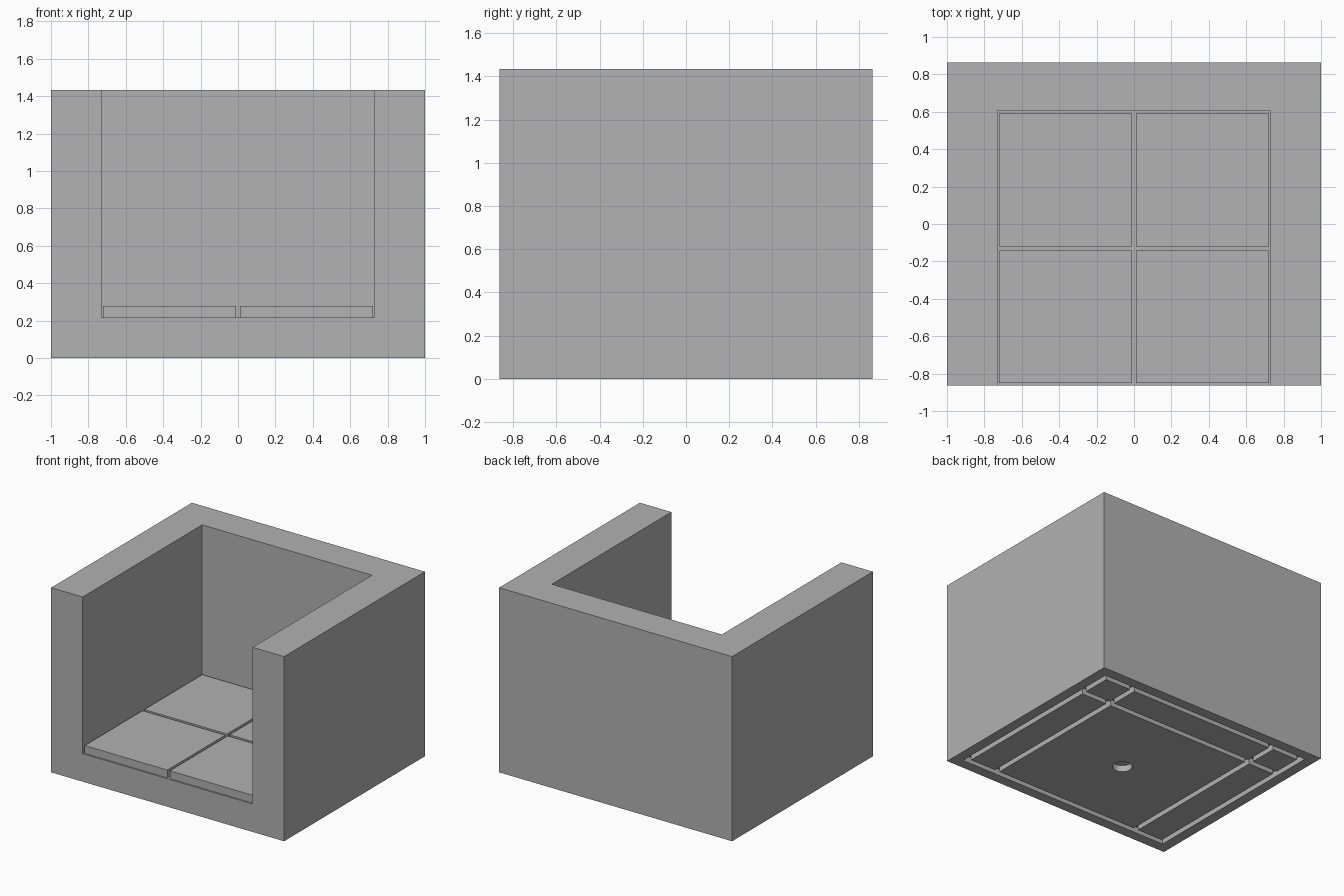
import bpy

cube = bpy.data.objects.get("Cube")
if cube:
    bpy.data.objects.remove(cube)

HALF_W, HALF_D, HEIGHT = 1.0, 0.863, 1.433
INNER_X, INNER_Y, FLOOR = 0.73, 0.603, 0.217
GROOVE, DEPTH = 0.04, 0.05

grey = bpy.data.materials.new("plain_grey")
grey.use_nodes = True
colour = (0.445, 0.445, 0.445, 1)
grey.diffuse_color = colour
grey.node_tree.nodes["Principled BSDF"].inputs["Base Color"].default_value = colour


def box(name, low, high):
    """Axis-aligned box between two corners."""
    bpy.ops.mesh.primitive_cube_add(size=1)
    ob = bpy.context.object
    ob.name = name
    ob.location = [(a + b) / 2 for a, b in zip(low, high)]
    ob.scale = [b - a for a, b in zip(low, high)]
    bpy.ops.object.transform_apply(location=True, rotation=False, scale=True)
    ob.data.materials.append(grey)
    return ob


def cut(target, cutter):
    """Subtract a hidden cutter from the target."""
    cutter.hide_render = True
    cutter.hide_set(True)
    mod = target.modifiers.new(cutter.name, 'BOOLEAN')
    mod.operation = 'DIFFERENCE'
    mod.solver = 'EXACT'
    mod.object = cutter


# Solid armchair frame with the seat space cut out
frame = box("chair_frame", (-HALF_W, -HALF_D, 0), (HALF_W, HALF_D, HEIGHT))
cut(frame, box("seat_space_cutter", (-INNER_X, -HALF_D - 0.1, FLOOR),
               (INNER_X, INNER_Y, HEIGHT + 0.1)))

# Underside seams: a border, two lengthwise and one across at the back
edge_x, edge_y = HALF_W - 0.08, HALF_D - 0.08
for i, x in enumerate((-edge_x, -0.64 - GROOVE / 2, 0.64 - GROOVE / 2, edge_x - GROOVE)):
    cut(frame, box(f"long_seam_cutter_{i}", (x, -edge_y, -0.1), (x + GROOVE, edge_y, DEPTH)))
for i, y in enumerate((-edge_y, 0.5 - GROOVE / 2, edge_y - GROOVE)):
    cut(frame, box(f"cross_seam_cutter_{i}", (-edge_x, y, -0.1), (edge_x, y + GROOVE, DEPTH)))

# Round hole under the seat centre
seat_y = (INNER_Y - HALF_D) / 2
bpy.ops.mesh.primitive_cylinder_add(vertices=32, radius=0.07, depth=0.3,
                                    location=(0, seat_y, DEPTH - 0.15))
hole = bpy.context.object
hole.name = "hole_cutter"
hole.data.materials.append(grey)
cut(frame, hole)

# Four square seat pads with narrow gaps between them
SIZE, GAP = 0.71, 0.011
for side, sx in (("left", 1), ("right", -1)):
    for row, sy in (("back", 1), ("front", -1)):
        cx, cy = sx * (GAP + SIZE / 2), seat_y + sy * (GAP + SIZE / 2)
        box(f"{row}_{side}_seat_pad", (cx - SIZE / 2, cy - SIZE / 2, FLOOR),
            (cx + SIZE / 2, cy + SIZE / 2, 0.278))
